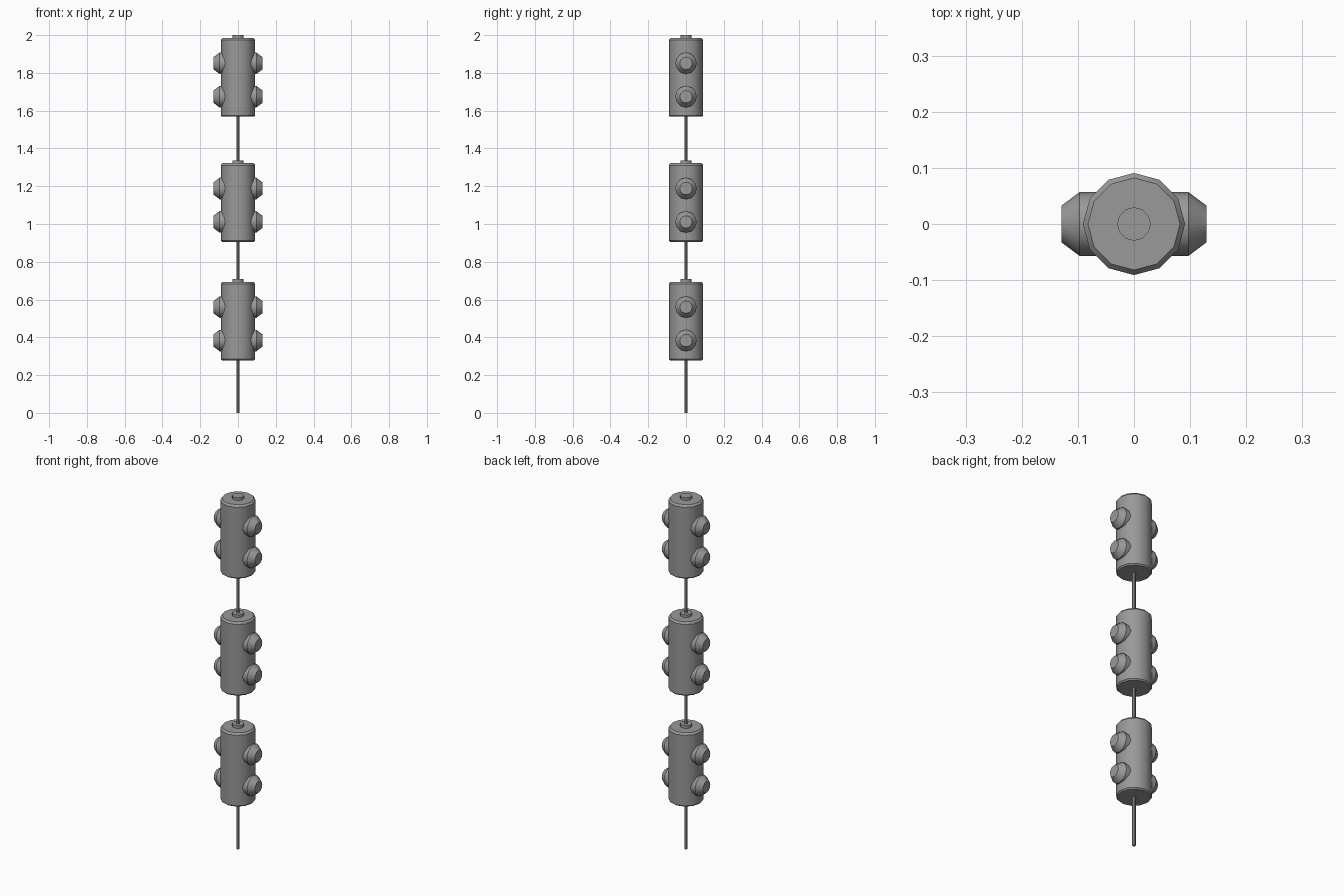
import bpy
import math
from mathutils import Matrix

cube = bpy.data.objects.get("Cube")
if cube:
    bpy.data.objects.remove(cube, do_unlink=True)

grey = bpy.data.materials.new("mid grey")
grey.use_nodes = True
colour = (0.32, 0.32, 0.32, 1)
grey.diffuse_color = colour
grey.node_tree.nodes["Principled BSDF"].inputs["Base Color"].default_value = colour


def lathe(name, profile, sides, matrix):
    """Closed solid turned around z from (radius, height) pairs."""
    verts, faces = [], []
    for r, z in profile:
        for i in range(sides):
            a = math.tau * i / sides
            verts.append((r * math.cos(a), r * math.sin(a), z))
    for k in range(len(profile) - 1):
        for i in range(sides):
            j = (i + 1) % sides
            a, b = k * sides, (k + 1) * sides
            faces.append((a + i, a + j, b + j, b + i))
    faces.append(tuple(reversed(range(sides))))
    faces.append(tuple(range(len(verts) - sides, len(verts))))
    mesh = bpy.data.meshes.new(name)
    mesh.from_pydata(verts, [], faces)
    mesh.materials.append(grey)
    obj = bpy.data.objects.new(name, mesh)
    bpy.context.collection.objects.link(obj)
    obj.matrix_world = matrix
    bpy.ops.object.select_all(action="DESELECT")
    obj.select_set(True)
    bpy.context.view_layer.objects.active = obj
    bpy.ops.object.shade_smooth_by_angle(angle=math.radians(35))
    return obj


HOUSING = [(0.084, 0), (0.091, 0.007), (0.091, 0.406), (0.082, 0.417)]
LAMP = [(0.057, 0.05), (0.057, 0.097), (0.033, 0.129)]

# Hanging rod through every housing
lathe("rod", [(0.009, 0), (0.009, 1.9)], 8, Matrix())

# Three housings, each with a cap and two lamps per side
for label, base in (("lower", 0.277), ("middle", 0.905), ("upper", 1.568)):
    at = Matrix.Translation((0, 0, base))
    lathe(label + "_housing", HOUSING, 12, at)
    lathe(label + "_cap", [(0.03, 0.40), (0.03, 0.432)], 12, at)
    for side, sign in (("left", 1), ("right", -1)):
        for place, z in (("bottom", 0.106), ("top", 0.283)):
            turn = Matrix.Rotation(sign * math.pi / 2, 4, "Y")
            lathe(f"{label}_{side}_{place}_lamp", LAMP, 12,
                  at @ Matrix.Translation((0, 0, z)) @ turn)
